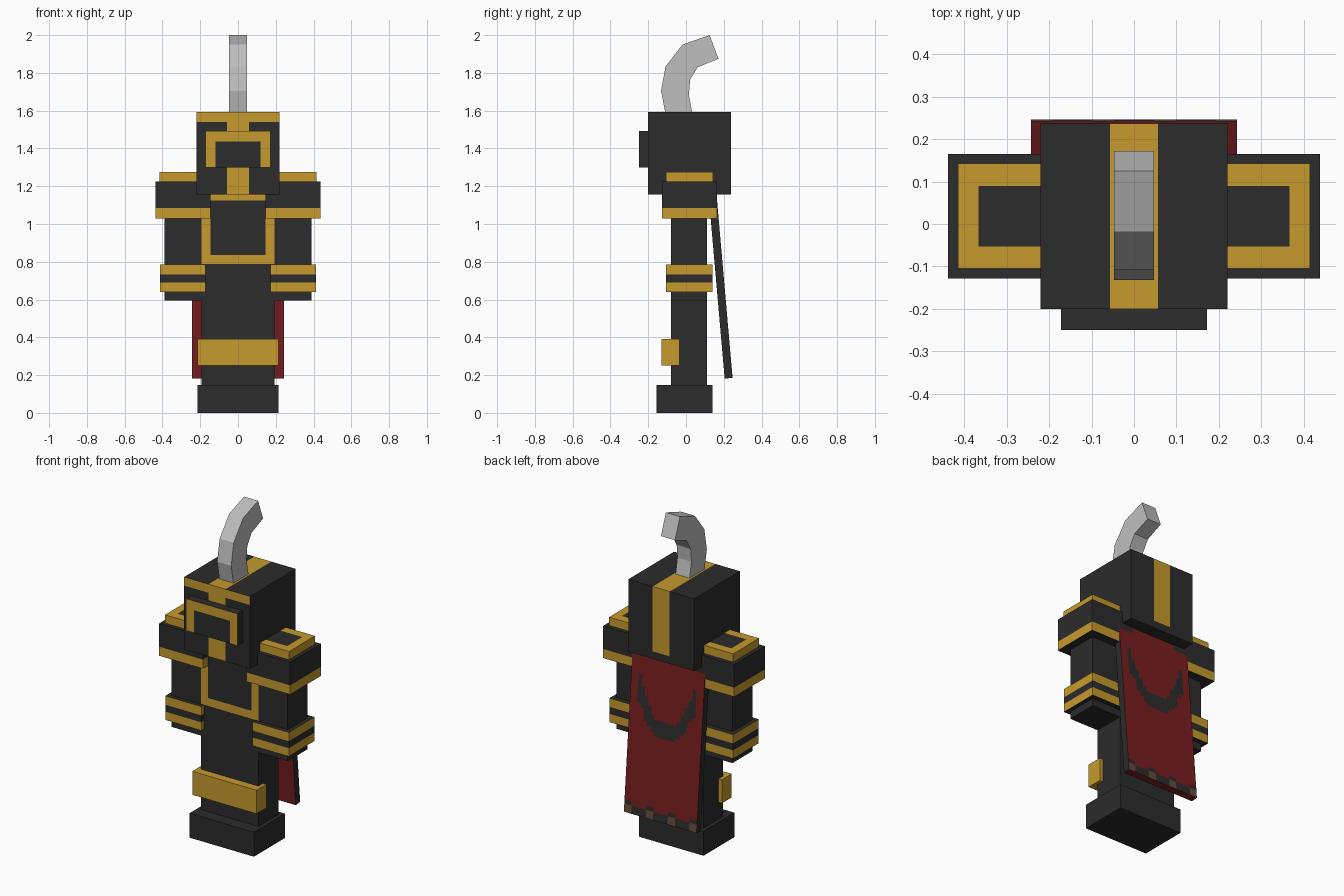
import bpy, bmesh, math
from mathutils import Vector

if "Cube" in bpy.data.objects:
    bpy.data.objects.remove(bpy.data.objects["Cube"])


def material(name, rgb):
    m = bpy.data.materials.new(name)
    m.diffuse_color = (*rgb, 1)
    m.use_nodes = True
    m.node_tree.nodes["Principled BSDF"].inputs["Base Color"].default_value = m.diffuse_color
    return m


MATS = [material("charcoal", (0.025, 0.025, 0.025)),
        material("gold", (0.565, 0.328, 0.026)),
        material("red_cloth", (0.19, 0.013, 0.014)),
        material("brown", (0.13, 0.07, 0.045)),
        material("pale_grey", (0.52, 0.52, 0.52))]
DARK, GOLD, RED, BROWN, GREY = range(5)


def finish(name, bm):
    bmesh.ops.remove_doubles(bm, verts=bm.verts, dist=1e-5)
    bmesh.ops.recalc_face_normals(bm, faces=bm.faces)
    me = bpy.data.meshes.new(name)
    bm.to_mesh(me)
    bm.free()
    for m in MATS:
        me.materials.append(m)
    ob = bpy.data.objects.new(name, me)
    bpy.context.collection.objects.link(ob)
    return ob


def box(name, xs, ys, zs, rule=DARK):
    """Box cut at the given coordinates; rule(centre, normal) picks each face's colour."""
    cuts = [sorted(xs), sorted(ys), sorted(zs)]
    bm = bmesh.new()
    for axis in range(3):
        u, v = (axis + 1) % 3, (axis + 2) % 3
        for side in (0, -1):
            n = Vector((0, 0, 0))
            n[axis] = 1 if side else -1
            for a0, a1 in zip(cuts[u], cuts[u][1:]):
                for b0, b1 in zip(cuts[v], cuts[v][1:]):
                    corners = []
                    for a, b in ((a0, b0), (a1, b0), (a1, b1), (a0, b1)):
                        p = [0, 0, 0]
                        p[axis], p[u], p[v] = cuts[axis][side], a, b
                        corners.append(bm.verts.new(p))
                    f = bm.faces.new(corners)
                    c = f.calc_center_median()
                    f.material_index = rule(c, n) if callable(rule) else rule
    return finish(name, bm)


# Head with gold crest strip, brow and chin
def head_rule(c, n):
    strip = abs(c.x) < 0.057
    if n.z > 0.5:
        return GOLD if strip else DARK
    if n.y > 0.5:
        return GOLD if strip and c.z > 1.20 else DARK
    if n.y < -0.5:
        return GOLD if c.z > 1.54 or strip and not 1.30 < c.z < 1.49 else DARK
    return DARK


box("head", (-0.22, -0.057, 0.057, 0.22), (-0.20, 0.237),
    (1.155, 1.20, 1.30, 1.49, 1.54, 1.592), head_rule)

# Face mask with gold frame
box("face_mask", (-0.172, -0.12, 0.12, 0.172), (-0.25, -0.20), (1.30, 1.437, 1.493),
    lambda c, n: GOLD if n.y < -0.5 and (abs(c.x) > 0.12 or c.z > 1.437) else DARK)

# Torso with gold chest frame
box("torso", (-0.193, -0.145, 0.145, 0.193), (-0.08, 0.11), (0.595, 0.787, 0.835, 1.125, 1.157),
    lambda c, n: GOLD if n.y < -0.5 and c.z > 0.787 and
    (abs(c.x) > 0.145 or not 0.835 < c.z < 1.125) else DARK)

# Legs, boots and knee guard
box("legs", (-0.193, 0.193), (-0.08, 0.11), (0.14, 0.595))
box("boots", (-0.215, 0.215), (-0.155, 0.14), (0, 0.148))
box("knee_guard", (-0.215, 0.215), (-0.13, -0.035), (0.25, 0.392), GOLD)

# Arms with shoulder armour and bracers on both sides
for side, s in (("left", 1), ("right", -1)):
    box(side + "_arm", (s * 0.193, s * 0.388), (-0.08, 0.11), (0.595, 1.2))
    box(side + "_shoulder_guard", (s * 0.145, s * 0.438), (-0.128, 0.165), (1.03, 1.085, 1.225),
        lambda c, n: GOLD if abs(n.z) < 0.5 and c.z < 1.085 else DARK)
    box(side + "_shoulder_pad", (s * 0.165, s * 0.215, s * 0.366, s * 0.415),
        (-0.105, -0.053, 0.09, 0.142), (1.22, 1.275),
        lambda c, n: DARK if n.z > 0.5 and 0.215 < abs(c.x) < 0.366
        and -0.053 < c.y < 0.09 else GOLD)
    box(side + "_bracer", (s * 0.172, s * 0.413), (-0.105, 0.14), (0.64, 0.69, 0.732, 0.785),
        lambda c, n: GOLD if abs(n.z) < 0.5 and not 0.69 < c.z < 0.732 else DARK)

# Cape with horned motif and checked hem
HALF, LENGTH = 0.243, 0.972
MOTIF = ((0.7, 0.8, 0.15, 0.25), (0.6, 0.8, 0.225, 0.325), (0.5, 0.7, 0.275, 0.35),
         (0.4, 0.6, 0.325, 0.425), (0.3, 0.5, 0.375, 0.45), (0.0, 0.4, 0.40, 0.475),
         (0.0, 0.3, 0.45, 0.5))


def cape_rule(c, n):
    if abs(n.x) > 0.5:
        return DARK
    if n.y > 0.5:
        a, v = abs(c.x) / HALF, -c.z / LENGTH
        column = int((c.x / HALF + 1) * 5)
        if v > 0.95:
            return BROWN if column % 3 == 0 else DARK
        if v > 0.925 and column % 3 == 0:
            return DARK
        if any(a0 < a < a1 and v0 < v < v1 for a0, a1, v0, v1 in MOTIF):
            return DARK
    return RED


cape = box("cape", [HALF * (i / 10 - 1) for i in range(21)], (0, 0.042),
           [-LENGTH * i / 40 for i in range(41)], cape_rule)
cape.location = (0, 0.12, 1.15)
cape.rotation_euler.x = math.radians(5)

# Curved helmet plume, swept backwards: (front y, z, back y, z) per joint
RINGS = ((-0.108, 1.58, 0.035, 1.58), (-0.132, 1.705, 0.015, 1.685),
         (-0.108, 1.835, 0.022, 1.765), (-0.018, 1.95, 0.062, 1.83),
         (0.125, 2.0, 0.172, 1.875))
bm = bmesh.new()
loops = [[bm.verts.new(p) for p in ((-0.047, fy, fz), (0.047, fy, fz), (0.047, by, bz), (-0.047, by, bz))]
         for fy, fz, by, bz in RINGS]
for lo, hi in zip(loops, loops[1:]):
    for i in range(4):
        j = (i + 1) % 4
        bm.faces.new((lo[i], lo[j], hi[j], hi[i]))
bm.faces.new(loops[0])
bm.faces.new(loops[-1])
for f in bm.faces:
    f.material_index = GREY
finish("helmet_plume", bm)
